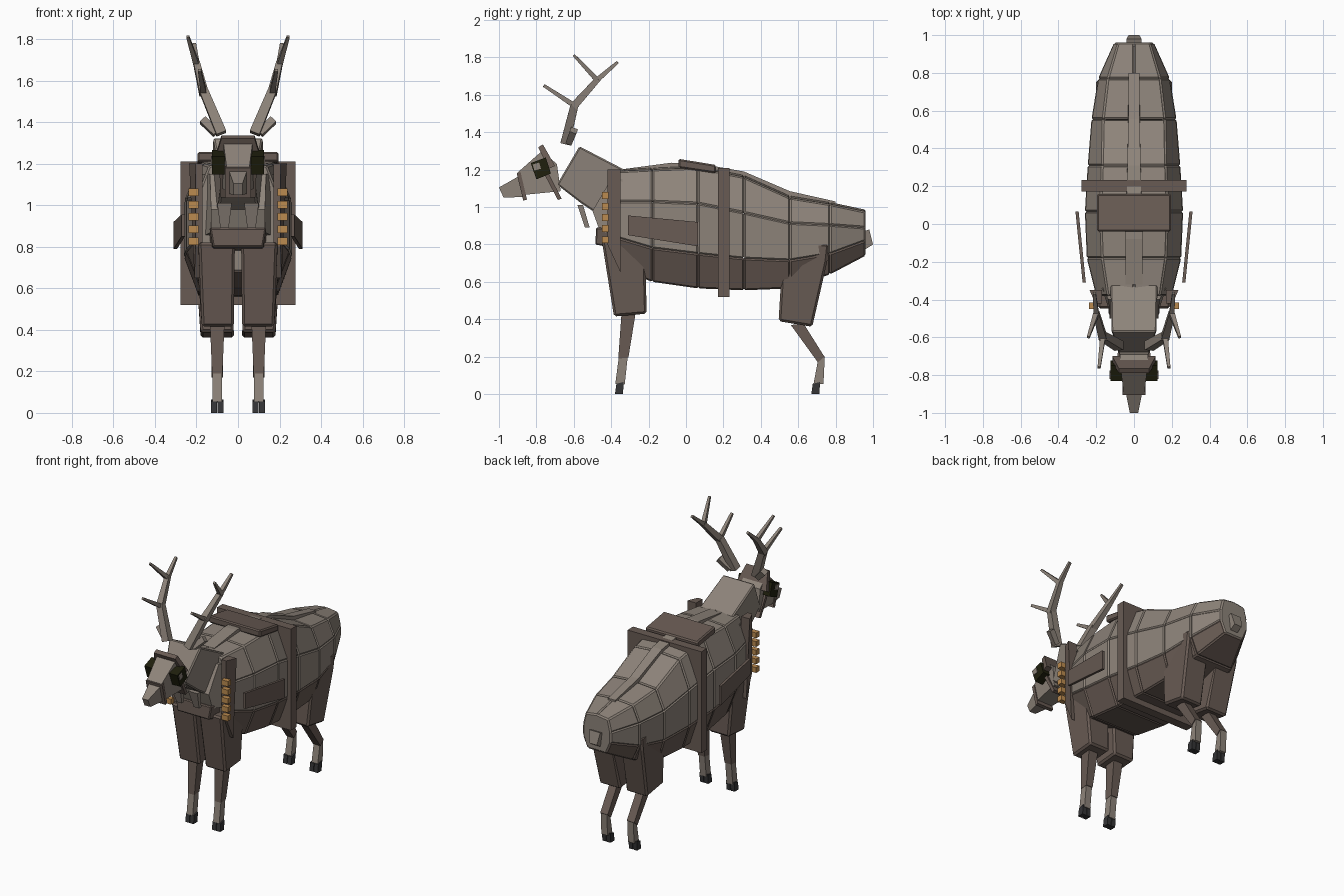
import bpy, bmesh, math
from mathutils import Vector


def material(name, rgb):
    m = bpy.data.materials.new(name)
    m.diffuse_color = (*rgb, 1)
    return m


LIGHT = material("light hide", (0.27, 0.23, 0.195))
BROWN = material("dark hide", (0.140, 0.105, 0.088))
GOLD = material("pouch gold", (0.50, 0.26, 0.08))
HOOF = material("hoof grey", (0.035, 0.035, 0.037))
EYE = material("eye black", (0.014, 0.014, 0.004))


def finish(name, bm, mats, bevel=0.0):
    bmesh.ops.recalc_face_normals(bm, faces=bm.faces)
    me = bpy.data.meshes.new(name)
    bm.to_mesh(me)
    bm.free()
    for m in mats:
        me.materials.append(m)
    ob = bpy.data.objects.new(name, me)
    bpy.context.collection.objects.link(ob)
    if bevel:
        b = ob.modifiers.new("bevel", "BEVEL")
        b.width, b.segments = bevel, 1
    return ob


def bridge(bm, a, b):
    """Closed solid between two vertex loops."""
    va, vb = [bm.verts.new(p) for p in a], [bm.verts.new(p) for p in b]
    bm.faces.new(va)
    bm.faces.new(vb)
    for i in range(len(va)):
        j = (i + 1) % len(va)
        bm.faces.new((va[i], va[j], vb[j], vb[i]))


def prism(name, pts, mat, bevel=0.0):
    """Side profile (y, z, half width), centred on x = 0."""
    bm = bmesh.new()
    bridge(bm, [(w, y, z) for y, z, w in pts], [(-w, y, z) for y, z, w in pts])
    return finish(name, bm, [mat], bevel)


def pair(name, pts, mat, bevel=0.0):
    """Side profile (y, z, inner x, outer x), built on both sides."""
    bm = bmesh.new()
    for s in (1, -1):
        bridge(bm, [(s * a, y, z) for y, z, a, b in pts],
               [(s * b, y, z) for y, z, a, b in pts])
    return finish(name, bm, [mat], bevel)


def flat(pts, a, b):
    return [(y, z, a, b) for y, z in pts]


def rect(y0, y1, z0, z1):
    return [(y0, z0), (y1, z0), (y1, z1), (y0, z1)]


# Armoured body: rings of (y, top z, row z, row z, bottom z, top x, side x, bottom x)
RINGS = [(-0.38, 1.19, 1.03, 0.84, 0.68, 0.14, 0.20, 0.15),
         (-0.18, 1.20, 1.03, 0.78, 0.60, 0.17, 0.25, 0.18),
         (0.065, 1.21, 1.02, 0.75, 0.565, 0.18, 0.26, 0.19),
         (0.31, 1.16, 0.97, 0.725, 0.555, 0.17, 0.245, 0.19),
         (0.555, 1.05, 0.915, 0.715, 0.565, 0.165, 0.225, 0.18),
         (0.77, 1.015, 0.905, 0.75, 0.64, 0.14, 0.19, 0.14),
         (0.96, 0.975, 0.89, 0.82, 0.74, 0.085, 0.105, 0.07)]
bm = bmesh.new()
loops = []
for y, zt, z1, z2, zb, xt, xs, xb in RINGS:
    half = [(xt, zt), (xs, z1), (xs, z2), (xb, zb)]
    ring = half + [(-x, z) for x, z in reversed(half)] + [(0, zt + 0.012)]
    loops.append([bm.verts.new((x, y, z)) for x, z in ring])
for r0, r1 in zip(loops, loops[1:]):
    for i in range(9):
        j = (i + 1) % 9
        f = bm.faces.new((r0[i], r0[j], r1[j], r1[i]))
        f.material_index = 1 if i in (2, 3, 4) else 0
for r in (loops[0], loops[-1]):
    bm.faces.new(r)
body = finish("body_panels", bm, [LIGHT, BROWN])
split = body.modifiers.new("split", "EDGE_SPLIT")
split.split_angle = 0
solid = body.modifiers.new("thickness", "SOLIDIFY")
solid.thickness, solid.offset = 0.03, -1
bev = body.modifiers.new("bevel", "BEVEL")
bev.width, bev.segments = 0.008, 1

# Spine strip and tail
prism("spine_strip", [(-0.32, 1.205, .045), (-0.08, 1.237, .045), (0.06, 1.235, .04),
                      (0.31, 1.19, .035), (0.555, 1.085, .03), (0.80, 1.03, .028),
                      (0.80, 1.0, .028), (0.555, 1.04, .03), (0.31, 1.14, .035),
                      (0.06, 1.19, .04), (-0.32, 1.17, .045)], LIGHT)
prism("tail", [(0.95, 0.87, .04), (0.98, 0.88, .04), (1.0, 0.80, .028),
               (0.96, 0.775, .028)], LIGHT)

# Harness: saddle pad, girth belt, side plates, shoulder straps, pouches
prism("saddle_pad", [(-0.04, 1.258, .195), (0.16, 1.225, .195), (0.16, 1.18, .195),
                     (-0.04, 1.21, .195)], BROWN, 0.008)
prism("girth_belt", [(y, z, .278) for y, z in rect(0.172, 0.232, 0.52, 1.21)], BROWN)
pair("side_plate", [(-0.31, 0.955, .255, .272), (0.065, 0.92, .293, .31),
                    (0.065, 0.79, .293, .31), (-0.31, 0.85, .255, .272)], BROWN)
pair("shoulder_strap", [(-0.42, 1.2, .17, .205), (-0.35, 1.2, .17, .235),
                        (-0.35, 0.65, .17, .21), (-0.42, 0.80, .17, .205)], BROWN)
for k in range(5):
    z = 0.808 + k * 0.059
    pair(f"pouch_{k + 1}", flat(rect(-0.45, -0.415, z, z + 0.036), .19, .238), GOLD)

# Chest and neck
prism("chest_plate", [(-0.485, 0.80, .12), (-0.48, 0.89, .135), (-0.38, 0.89, .14),
                      (-0.38, 0.78, .13)], BROWN, 0.006)
prism("chest", [(-0.50, 0.98, .13), (-0.40, 1.15, .135), (-0.34, 1.15, .17),
                (-0.34, 0.85, .17), (-0.46, 0.87, .13)], LIGHT)
prism("neck", [(-0.57, 1.325, .12), (-0.32, 1.195, .125), (-0.34, 0.95, .12),
               (-0.50, 0.98, .10), (-0.56, 1.02, .09), (-0.69, 1.12, .08)], LIGHT, 0.008)
pair("throat_flap", [(-0.58, 1.01, .03, .10), (-0.55, 1.01, .03, .10),
                     (-0.515, 0.89, .045, .085), (-0.54, 0.89, .045, .085)], LIGHT)

# Head, snout, straps and eyes
prism("head", [(-0.69, 1.23, .075), (-0.77, 1.30, .07), (-0.90, 1.185, .055),
               (-0.87, 1.065, .055), (-0.67, 1.085, .08)], LIGHT)
prism("snout", [(-0.885, 1.17, .045), (-1.0, 1.105, .022), (-0.975, 1.05, .022),
                (-0.86, 1.055, .045)], LIGHT)
prism("brow_band", [(-0.79, 1.32, .08), (-0.765, 1.335, .08), (-0.70, 1.22, .115),
                    (-0.735, 1.205, .115)], BROWN)
prism("muzzle_strap", [(-0.905, 1.18, .062), (-0.885, 1.188, .062), (-0.85, 1.04, .062),
                       (-0.87, 1.035, .062)], BROWN)
prism("cheek_strap", [(-0.77, 1.20, .09), (-0.75, 1.21, .09), (-0.665, 1.045, .085),
                      (-0.685, 1.038, .085)], BROWN)
pair("eye", flat([(-0.83, 1.235), (-0.75, 1.265), (-0.722, 1.18), (-0.80, 1.148)],
                 .05, .125), EYE)
pair("eye_glint", flat([(-0.82, 1.228), (-0.785, 1.238), (-0.775, 1.205), (-0.81, 1.195)],
                       .122, .13), LIGHT)


# Antlers: tapered four-sided beams
def beam(bm, a, b, wa, wb):
    a, b = Vector(a), Vector(b)
    d = (b - a).normalized()
    u = d.cross(Vector((1, 0, 0))).normalized()
    v = d.cross(u)
    quad = [u + v, u - v, -u - v, -u + v]
    bridge(bm, [a + q * wa for q in quad], [b + q * wb for q in quad])


BEAMS = [((.08, -.645, 1.345), (.165, -.595, 1.55), .025, .021),
         ((.165, -.60, 1.54), (.20, -.47, 1.685), .021, .015),
         ((.20, -.475, 1.68), (.21, -.365, 1.775), .014, .008),
         ((.20, -.475, 1.68), (.242, -.60, 1.812), .014, .007),
         ((.165, -.60, 1.545), (.185, -.76, 1.65), .014, .008),
         ((.105, -.625, 1.345), (.17, -.60, 1.41), .017, .019)]
bm = bmesh.new()
for s in (1, -1):
    for a, b, wa, wb in BEAMS:
        beam(bm, (s * a[0], *a[1:]), (s * b[0], *b[1:]), wa, wb)
finish("antlers", bm, [LIGHT])

# Front legs
pair("front_thigh", [(-0.45, 0.82, .015, .19), (-0.22, 0.82, .015, .205),
                     (-0.21, 0.43, .02, .175), (-0.385, 0.415, .02, .175)], BROWN, 0.012)
pair("front_shin", [(-0.345, 0.43, .065, .135), (-0.27, 0.43, .065, .135),
                    (-0.308, 0.195, .075, .125), (-0.362, 0.19, .075, .125)], BROWN)
pair("front_pastern", flat([(-0.36, 0.192), (-0.312, 0.195), (-0.328, 0.05),
                            (-0.378, 0.055)], .077, .123), LIGHT)

# Hind legs
pair("hind_thigh", [(0.61, 0.82, .05, .20), (0.765, 0.80, .05, .20),
                    (0.755, 0.71, .03, .20), (0.675, 0.36, .02, .18),
                    (0.495, 0.39, .02, .18), (0.51, 0.64, .03, .20)], BROWN, 0.012)
pair("hind_shin", flat([(0.56, 0.37), (0.63, 0.375), (0.74, 0.20), (0.705, 0.17)],
                       .072, .128), BROWN)
pair("hind_pastern", flat([(0.705, 0.178), (0.742, 0.20), (0.735, 0.055),
                           (0.682, 0.055)], .077, .123), LIGHT)

# Cloven hooves
for name, y in (("front_hoof", -0.38), ("hind_hoof", 0.67)):
    for toe, a, b in (("inner", .069, .098), ("outer", .102, .131)):
        pair(f"{name}_{toe}", flat([(y, 0), (y + .043, 0), (y + .047, .065),
                                    (y + .008, .055)], a, b), HOOF)
